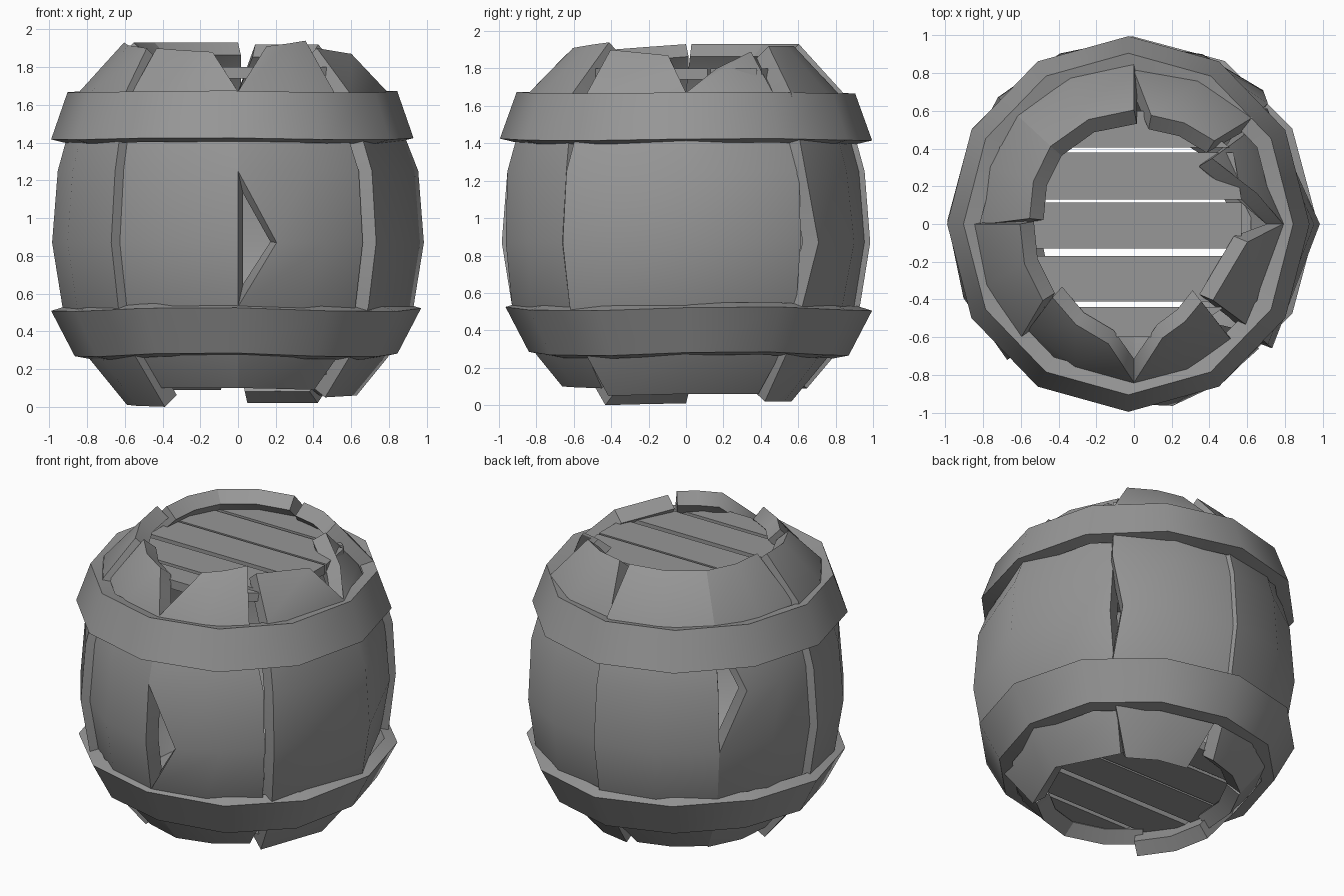
import bpy, bmesh, math
from math import radians, cos, sin, pi

if "Cube" in bpy.data.objects:
    bpy.data.objects.remove(bpy.data.objects["Cube"])

# Barrel side: height -> outer radius
PROFILE = [(0.0, .58), (.27, .80), (.53, .93), (.87, .985), (1.25, .955), (1.67, .84), (1.94, .595)]

# Dark grey timber
GREY = bpy.data.materials.new("dark_grey")
GREY.diffuse_color = (.31, .31, .31, 1)
GREY.use_nodes = True
GREY.node_tree.nodes["Principled BSDF"].inputs["Base Color"].default_value = GREY.diffuse_color


def radius(z):
    for (z0, r0), (z1, r1) in zip(PROFILE, PROFILE[1:]):
        if z <= z1:
            return r0 + (r1 - r0) * (z - z0) / (z1 - z0)
    return PROFILE[-1][1]


def add_mesh(name, verts, faces, thickness=0, smooth=True):
    me = bpy.data.meshes.new(name)
    me.from_pydata(verts, [], faces)
    bm = bmesh.new()
    bm.from_mesh(me)
    bmesh.ops.remove_doubles(bm, verts=bm.verts, dist=.0005)
    bm.to_mesh(me)
    bm.free()
    me.materials.append(GREY)
    ob = bpy.data.objects.new(name, me)
    bpy.context.collection.objects.link(ob)
    for o in bpy.context.selected_objects:
        o.select_set(False)
    bpy.context.view_layer.objects.active = ob
    ob.select_set(True)
    if thickness:
        m = ob.modifiers.new("thickness", 'SOLIDIFY')
        m.thickness = thickness
        m.offset = -1
        bpy.ops.object.modifier_apply(modifier=m.name)
    if smooth:
        bpy.ops.object.shade_smooth_by_angle(angle=radians(48))


def strip(a0, a1, bottom, top, push=(0, 0), cuts={}, seg=2, lean=0):
    """Curved sheet from angle a0 to a1; cuts = {row: (inset at a0, inset at a1)} in degrees."""
    verts, faces = [], []
    rows = [bottom] + [(z, z) for z, r in PROFILE[1:-1]] + [top]
    for i, (za, zb) in enumerate(rows):
        c0, c1 = cuts.get(i, (0, 0))
        for j in range(seg + 1):
            t = j / seg
            a = radians((a0 + c0) * (1 - t) + (a1 - c1) * t)
            z = za * (1 - t) + zb * t
            r = radius(z) + push[0] * (1 - t) + push[1] * t - lean * (i > 4)
            verts.append((r * cos(a), r * sin(a), z))
    n = seg + 1
    for i in range(len(rows) - 1):
        for j in range(seg):
            k = i * n + j
            faces.append((k, k + 1, k + n + 1, k + n))
    return verts, faces


def stave(name, *strips):
    """Board made of one or more strips welded side by side."""
    verts, faces = [], []
    for v, f in strips:
        faces += [tuple(k + len(verts) for k in q) for q in f]
        verts += v
    add_mesh(name, verts, faces, .1)


# Staves, counter-clockwise from the front left (row 3 = belly, 5 = top hoop, 6 = rim)
IN = -.05
stave("stave_front_left", strip(-135, -90, (.10, .10), (1.90, 1.88), (IN, 0), {6: (-3, 12)}))
stave("stave_front_right", strip(-90, -45, (.10, .09), (1.91, 1.94), (0, IN),
                                 {3: (12, 0), 5: (0, 5), 6: (14, 4), 0: (0, 3)}))
stave("stave_right",
      strip(-42, 0, (.05, .06), (1.90, 1.87), (0, 0), {6: (-2, 9)}, 1, .05),
      strip(0, 42, (.06, .06), (1.80, 1.89), (0, IN), {3: (0, 1), 5: (0, 3), 6: (14, 2)}, 1, .05))
stave("stave_back_right", strip(42, 90, (.02, .02), (1.92, 1.92), (0, -.03), {3: (4, 0), 6: (4, 9), 0: (3, 5)}))
stave("stave_back", strip(90, 137, (.09, .09), (1.93, 1.93), (0, 0), {0: (8, 0), 1: (3, 0)}))
stave("stave_back_left", strip(137, 180, (.08, .08), (1.93, 1.93), (0, IN), {4: (11, 0), 6: (0, 3)}))
stave("stave_left", strip(180, 227, (.01, .0), (1.93, 1.90), (0, 0), {6: (0, 7), 5: (0, 2), 0: (0, -1)}))


def hoop(name, section, cx, cy, sx, wave):
    """Twelve-sided band with a closed cross-section of (radius, z) points."""
    n, m = 12, len(section)
    verts, faces = [], []
    for i in range(n):
        a = 2 * pi * i / n
        dz = wave * sin(3 * a + .6)
        verts += [(cx + r * sx * cos(a), cy + r * sin(a), z + dz) for r, z in section]
        for j in range(m):
            k, p = i * m, (i + 1) % n * m
            faces.append((k + j, p + j, p + (j + 1) % m, k + (j + 1) % m))
    add_mesh(name, verts, faces)


hoop("upper_hoop", [(.91, 1.40), (.995, 1.42), (.905, 1.67), (.815, 1.65)], -.03, 0, .965, .006)
hoop("lower_hoop", [(.775, .26), (.855, .275), (.98, .515), (.90, .54)], -.01, .015, 1, .012)


# Lid and base boards, each cut to the chord of the barrel
def boards(prefix, z0, z1, rad, cap):
    strips = [(-.60, -.44), (-.41, -.17), (-.13, .115), (.13, .38), (.405, .60)]
    for i, (y0, y1) in enumerate(strips):
        def half(y):
            return min(cap, math.sqrt(rad * rad - y * y))
        outline = [(-half(y0), y0), (half(y0), y0), (half(y1), y1), (-half(y1), y1)]
        verts = [(x, y, z) for z in (z0, z1) for x, y in outline]
        faces = [(3, 2, 1, 0), (4, 5, 6, 7)] + [(j, (j + 1) % 4, (j + 1) % 4 + 4, j + 4) for j in range(4)]
        add_mesh(f"{prefix}_{i + 1}", verts, faces, smooth=False)


boards("lid_board", 1.74, 1.80, .65, .57)
boards("base_board", .17, .23, .65, .62)
